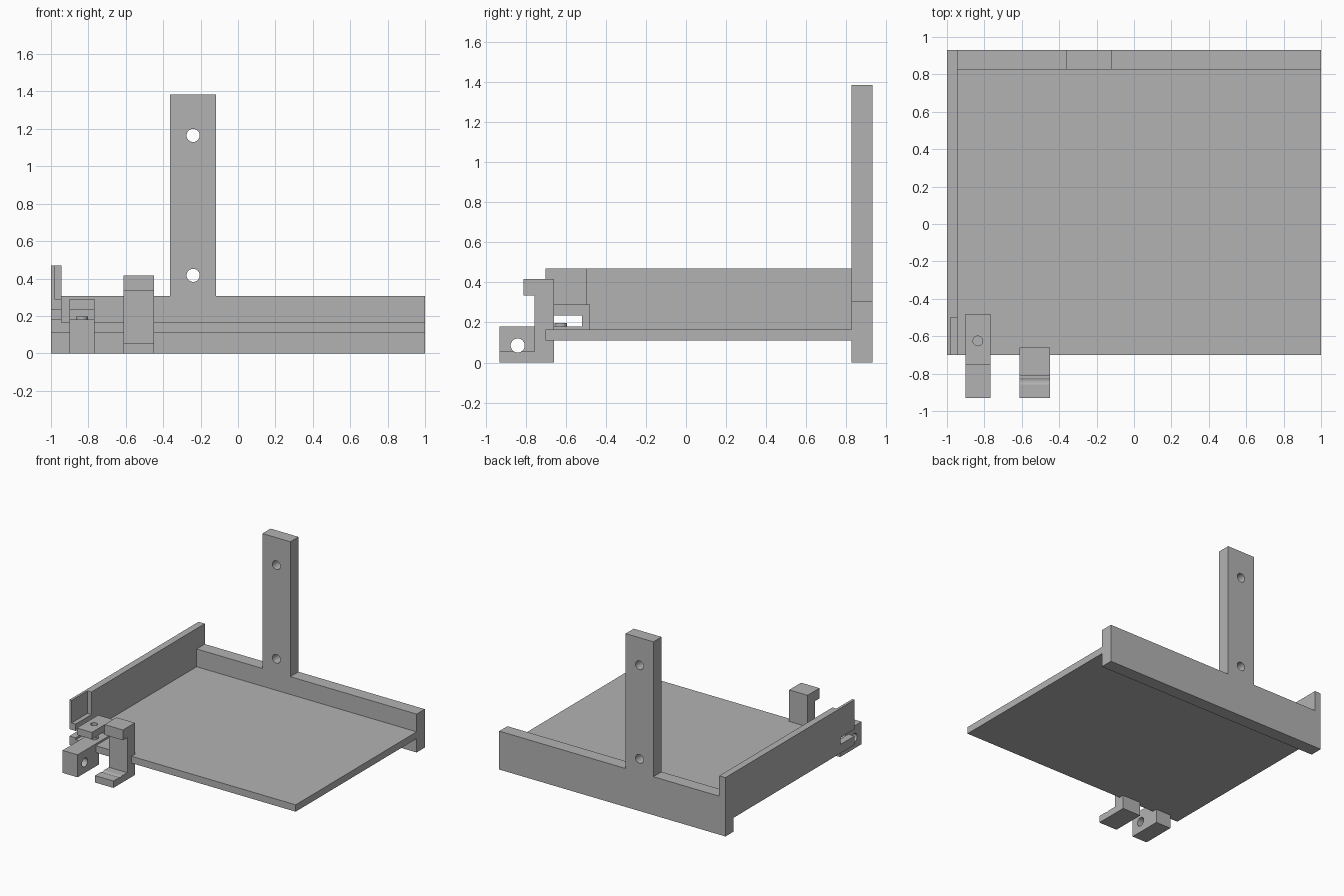
import bpy, bmesh
from math import pi, radians
from mathutils import Matrix, Vector

cube = bpy.data.objects.get("Cube")
if cube:
    bpy.data.objects.remove(cube, do_unlink=True)

grey = bpy.data.materials.new("plain grey")
grey.use_nodes = True
colour = (0.45, 0.45, 0.45, 1)
grey.diffuse_color = colour
grey.node_tree.nodes["Principled BSDF"].inputs["Base Color"].default_value = colour


def finish(bm, name):
    bmesh.ops.recalc_face_normals(bm, faces=bm.faces)
    mesh = bpy.data.meshes.new(name)
    bm.to_mesh(mesh)
    bm.free()
    mesh.materials.append(grey)
    obj = bpy.data.objects.new(name, mesh)
    bpy.context.collection.objects.link(obj)
    return obj


def extrude(name, outline, axis, start, end):
    """Extrude a closed outline along x (outline in y, z) or y (outline in x, z)."""
    bm = bmesh.new()
    place = (lambda a, b: (start, a, b)) if axis == "x" else (lambda a, b: (a, start, b))
    face = bm.faces.new([bm.verts.new(place(a, b)) for a, b in outline])
    result = bmesh.ops.extrude_face_region(bm, geom=[face])
    moved = [v for v in result["geom"] if isinstance(v, bmesh.types.BMVert)]
    step = end - start
    bmesh.ops.translate(bm, verts=moved, vec=(step, 0, 0) if axis == "x" else (0, step, 0))
    return finish(bm, name)


def box(name, x, y, z):
    return extrude(name, [(y[0], z[0]), (y[1], z[0]), (y[1], z[1]), (y[0], z[1])], "x", *x)


def rod(name, centre, radius, length, axis):
    turn = {"x": Matrix.Rotation(pi / 2, 4, "Y"),
            "y": Matrix.Rotation(pi / 2, 4, "X"),
            "z": Matrix.Identity(4)}[axis]
    bm = bmesh.new()
    bmesh.ops.create_cone(bm, cap_ends=True, segments=40, radius1=radius, radius2=radius,
                          depth=length, matrix=Matrix.Translation(Vector(centre)) @ turn)
    return finish(bm, name)


def cut(obj, cutter):
    cutter.hide_render = True
    mod = obj.modifiers.new("cut", "BOOLEAN")
    mod.operation = "DIFFERENCE"
    mod.solver = "EXACT"
    mod.object = cutter
    bpy.context.view_layer.objects.active = obj
    bpy.ops.object.modifier_apply(modifier=mod.name)
    bpy.data.objects.remove(cutter, do_unlink=True)


def smooth(obj):
    bpy.ops.object.select_all(action="DESELECT")
    obj.select_set(True)
    bpy.context.view_layer.objects.active = obj
    bpy.ops.object.shade_smooth_by_angle(angle=radians(30))


# Flat tray floor
box("tray_floor", (-0.945, 1), (-0.7, 0.83), (0.11, 0.165))

# Back rail with its tall mounting post and two screw holes
back = extrude("back_rail_and_post",
               [(-1, 0), (1, 0), (1, 0.307), (-0.117, 0.307), (-0.117, 1.385),
                (-0.363, 1.385), (-0.363, 0.307), (-0.945, 0.307), (-0.945, 0.47), (-1, 0.47)],
               "y", 0.827, 0.93)
for height in (0.417, 1.165):
    cut(back, rod("screw_cutter", (-0.24, 0.88, height), 0.035, 0.4, "y"))

# Side wall with an open slot and a thinned pocket at its front end
wall = extrude("side_wall",
               [(-0.7, 0.11), (0.827, 0.11), (0.827, 0.47), (-0.7, 0.47),
                (-0.7, 0.235), (-0.52, 0.235), (-0.52, 0.18), (-0.7, 0.18)],
               "x", -1, -0.945)
cut(wall, box("pocket_cutter", (-0.98, -0.9), (-0.8, -0.5), (0.29, 0.6)))

# Clevis bracket: pivot block below, forked arm above
clevis = extrude("clevis_bracket",
                 [(-0.93, 0), (-0.66, 0), (-0.66, 0.125), (-0.48, 0.125), (-0.48, 0.29),
                  (-0.75, 0.29), (-0.75, 0.235), (-0.52, 0.235), (-0.52, 0.18), (-0.93, 0.18)],
                 "x", -0.9, -0.767)
cut(clevis, rod("pin_hole_cutter", (-0.835, -0.625, 0.27), 0.026, 0.12, "z"))

# Latch bracket: foot, upright and hooked top
latch = extrude("latch_bracket",
                [(-0.93, 0), (-0.66, 0), (-0.66, 0.417), (-0.81, 0.417),
                 (-0.81, 0.335), (-0.755, 0.335), (-0.755, 0.055), (-0.93, 0.055)],
                "x", -0.613, -0.45)

# Pivot bore through the clevis, which also grooves the latch foot
for part in (clevis, latch):
    cut(part, rod("bore_cutter", (-0.68, -0.84, 0.085), 0.035, 0.8, "x"))

# Short pin standing in the clevis
pin = rod("clevis_pin", (-0.835, -0.625, 0.18), 0.032, 0.035, "z")

for part in (back, clevis, latch, pin):
    smooth(part)
